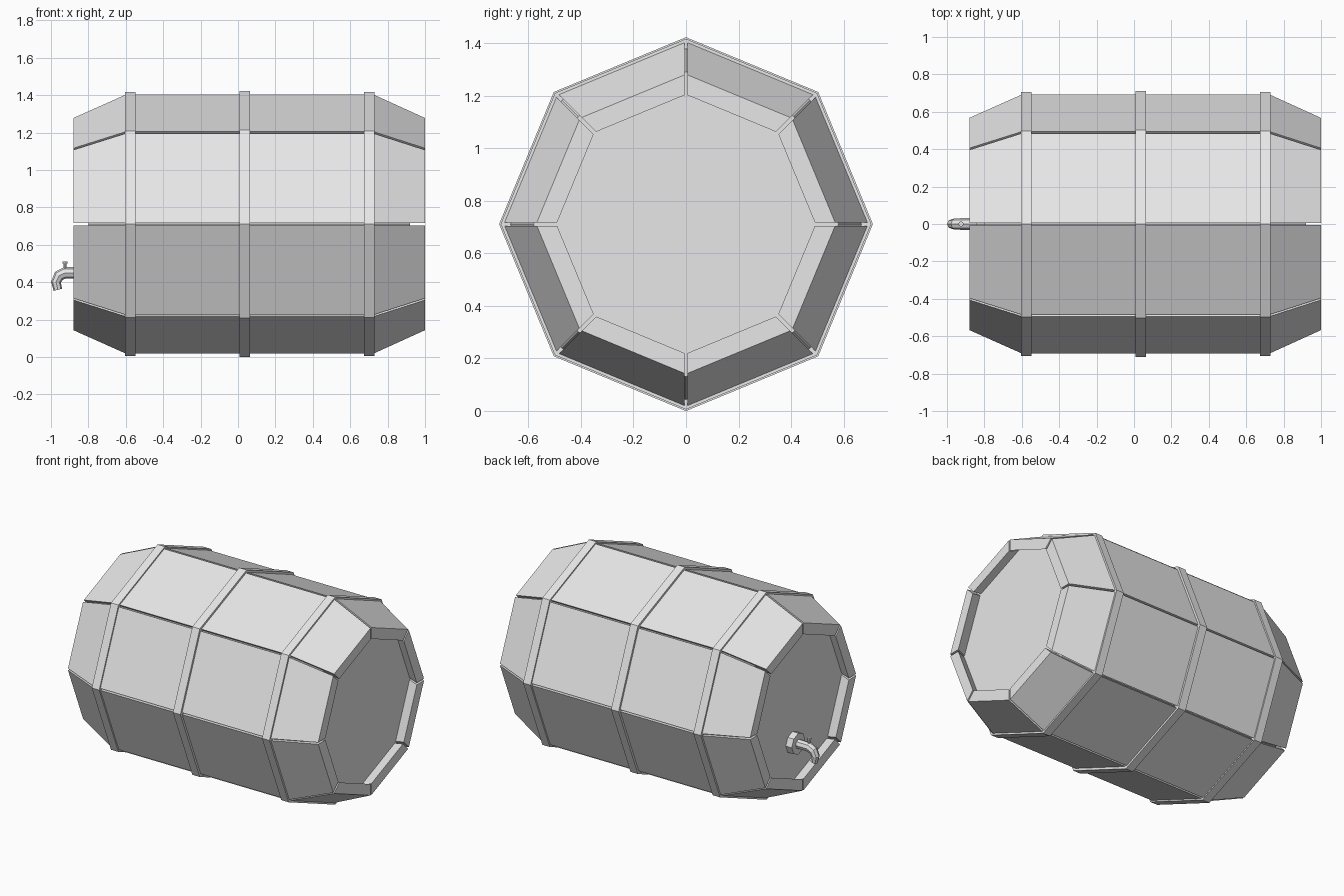
import bpy, bmesh
from math import sin, cos, pi
from mathutils import Vector, Matrix

cube = bpy.data.objects.get("Cube")
if cube:
    bpy.data.objects.remove(cube)

CENTRE_Z = 0.711
SIDES = 8
GAP = 0.014

grey = bpy.data.materials.new("light_grey")
grey.use_nodes = True
grey.diffuse_color = (0.8, 0.8, 0.8, 1)
grey.node_tree.nodes["Principled BSDF"].inputs["Base Color"].default_value = (0.8, 0.8, 0.8, 1)


def finish(name, bm):
    bmesh.ops.recalc_face_normals(bm, faces=bm.faces)
    mesh = bpy.data.meshes.new(name)
    bm.to_mesh(mesh)
    bm.free()
    mesh.materials.append(grey)
    obj = bpy.data.objects.new(name, mesh)
    bpy.context.collection.objects.link(obj)
    return obj


def corner(x, radius, k):
    a = 2 * pi * k / SIDES
    return Vector((x, radius * sin(a), CENTRE_Z + radius * cos(a)))


def loft(bm, rings, closed=False):
    """Bridge rings of points; cap the ends or join last to first."""
    loops = [[bm.verts.new(p) for p in ring] for ring in rings]
    n = len(loops[0])
    pairs = list(zip(loops, loops[1:]))
    if closed:
        pairs.append((loops[-1], loops[0]))
    else:
        bm.faces.new(loops[0])
        bm.faces.new(loops[-1])
    for a, b in pairs:
        for i in range(n):
            j = (i + 1) % n
            bm.faces.new((a[i], a[j], b[j], b[i]))


# Eight separate staves with narrow gaps at the corners
profile = [(-0.88, 0.57), (-0.6, 0.695), (0.725, 0.695), (1.0, 0.57)]
for k in range(SIDES):
    bm = bmesh.new()
    rings = []
    for x, r in profile:
        ring = []
        for radius, order in ((r, (k, k + 1)), (r - 0.077, (k + 1, k))):
            for c in order:
                p = corner(x, radius, c)
                other = corner(x, radius, 2 * k + 1 - c)
                ring.append(p + (other - p).normalized() * GAP / 2)
        rings.append(ring)
    loft(bm, rings)
    finish(f"stave_{k + 1}", bm)

# Inner core that closes the gaps and forms the recessed ends
bm = bmesh.new()
core = [(-0.8, 0.58), (-0.6, 0.67), (0.725, 0.67), (0.92, 0.58)]
loft(bm, [[corner(x, r, k) for k in range(SIDES)] for x, r in core])
finish("barrel_core", bm)

# Three hoops
for name, x, r in (("tap_end_hoop", -0.577, 0.705),
                   ("middle_hoop", 0.037, 0.711),
                   ("plain_end_hoop", 0.702, 0.705)):
    bm = bmesh.new()
    h = 0.028
    section = [(x - h, 0.66), (x - h, r), (x + h, r), (x + h, 0.66)]
    loft(bm, [[corner(px, pr, k) for k in range(SIDES)] for px, pr in section], closed=True)
    finish(name, bm)


def cylinder(name, radius, depth, location, axis="Z"):
    bm = bmesh.new()
    turn = Matrix.Rotation(pi / 2, 4, "Y") if axis == "X" else Matrix()
    bmesh.ops.create_cone(bm, cap_ends=True, segments=8, radius1=radius, radius2=radius,
                          depth=depth, matrix=Matrix.Translation(location) @ turn)
    return finish(name, bm)


# Tap: flange, bent spout and handle
cylinder("tap_flange", 0.072, 0.05, (-0.82, 0, 0.45), "X")
cylinder("tap_handle_stem", 0.009, 0.04, (-0.925, 0, 0.485))
cylinder("tap_handle_knob", 0.014, 0.012, (-0.925, 0, 0.506))

curve = bpy.data.curves.new("tap_spout", "CURVE")
curve.dimensions = "3D"
curve.bevel_depth = 0.031
curve.bevel_resolution = 2
curve.use_fill_caps = True
path = [(-0.82, 0.45, 1), (-0.925, 0.45, 1), (-0.957, 0.435, 0.95),
        (-0.973, 0.40, 0.85), (-0.963, 0.36, 0.75)]
spline = curve.splines.new("POLY")
spline.points.add(len(path) - 1)
for point, (x, z, size) in zip(spline.points, path):
    point.co = (x, 0, z, 1)
    point.radius = size
curve.materials.append(grey)
spout = bpy.data.objects.new("tap_spout", curve)
bpy.context.collection.objects.link(spout)
for s in curve.splines:
    s.use_smooth = False
